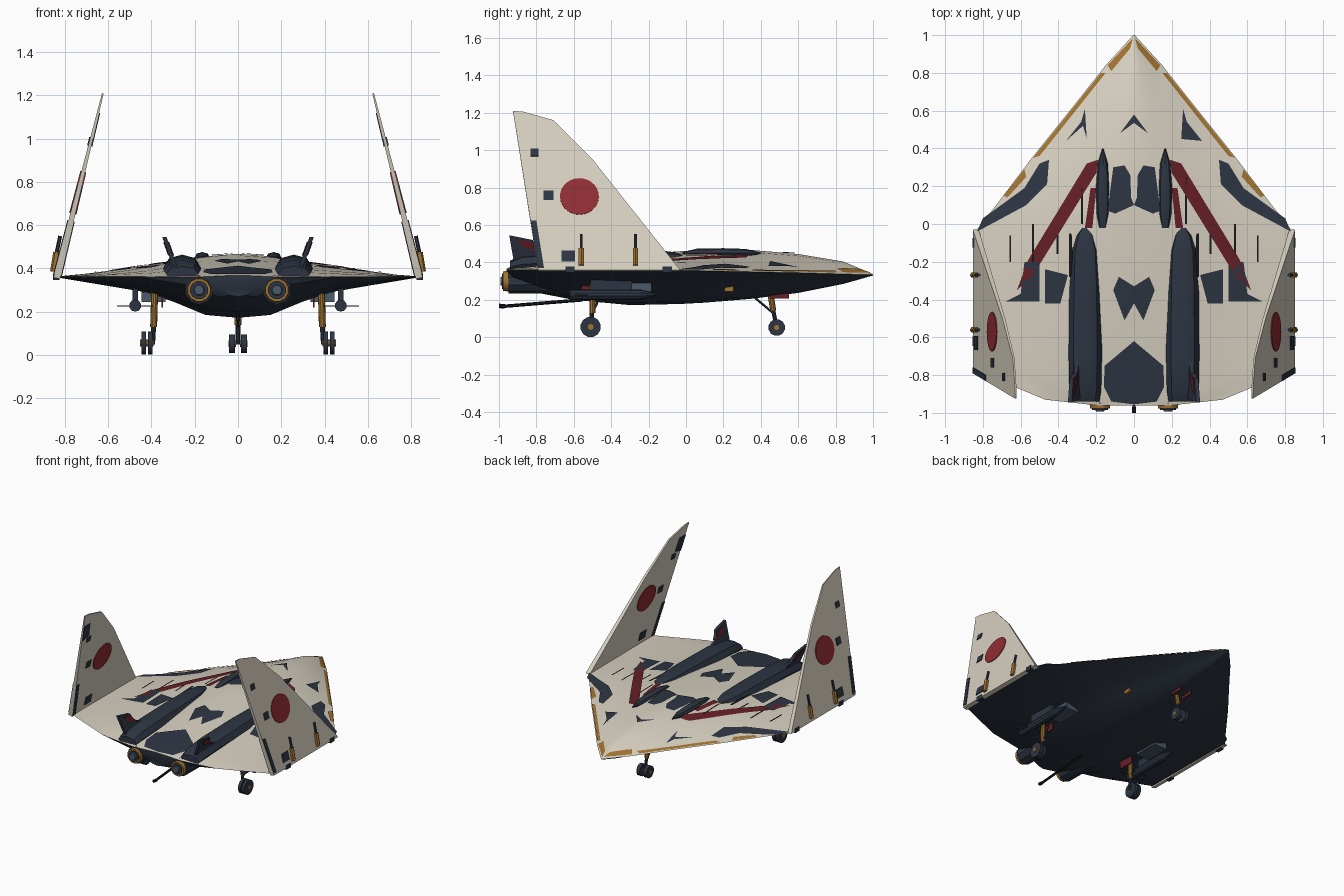
import bpy, bmesh, math
from mathutils import Vector
from mathutils.bvhtree import BVHTree

cube = bpy.data.objects.get("Cube")
if cube:
    bpy.data.objects.remove(cube)


def material(name, r, g, b):
    m = bpy.data.materials.new(name)
    m.use_nodes = True
    m.diffuse_color = (r, g, b, 1)
    m.node_tree.nodes["Principled BSDF"].inputs["Base Color"].default_value = (r, g, b, 1)
    return m


ivory = material("ivory", .68, .63, .53)
navy = material("navy", .026, .036, .055)
crimson = material("crimson", .28, .026, .032)
dark_red = material("dark_red", .13, .014, .02)
ochre = material("ochre", .36, .17, .03)
black = material("black", .008, .009, .012)
steel = material("steel", .07, .1, .14)


def build(name, verts, faces, mats, rule=None, smooth=False, recalc=True):
    mesh = bpy.data.meshes.new(name)
    mesh.from_pydata([tuple(v) for v in verts], [], faces)
    for m in mats:
        mesh.materials.append(m)
    if rule:
        for p in mesh.polygons:
            p.material_index = rule(p.index)
    if recalc:
        bm = bmesh.new()
        bm.from_mesh(mesh)
        bmesh.ops.recalc_face_normals(bm, faces=bm.faces)
        bm.to_mesh(mesh)
        bm.free()
    ob = bpy.data.objects.new(name, mesh)
    bpy.context.collection.objects.link(ob)
    if smooth:
        bpy.ops.object.select_all(action='DESELECT')
        ob.select_set(True)
        bpy.context.view_layer.objects.active = ob
        bpy.ops.object.shade_smooth_by_angle(angle=math.radians(35))
    return ob


def loft(name, rings, mats, rule=None, smooth=False):
    n = len(rings[0])
    faces = [(a * n + i, a * n + (i + 1) % n, (a + 1) * n + (i + 1) % n, (a + 1) * n + i)
             for a in range(len(rings) - 1) for i in range(n)]
    faces += [tuple(range(n)), tuple(range(len(rings) * n - n, len(rings) * n))]
    return build(name, [v for ring in rings for v in ring], faces, mats, rule, smooth)


def rod(name, p, q, r, mat, r2=None, n=10):
    p, q = Vector(p), Vector(q)
    turn = (q - p).to_track_quat('Z', 'Y')
    ring = lambda c, s: [c + turn @ Vector((s * math.cos(t), s * math.sin(t), 0))
                         for t in (math.tau * (i + .5) / n for i in range(n))]
    return loft(name, [ring(p, r), ring(q, r if r2 is None else r2)], [mat], smooth=True)


def box(name, centre, size, mat):
    rings = [[Vector(centre) + Vector((sx * size[0], s * size[1], sz * size[2])) / 2
              for sx, sz in ((1, 1), (1, -1), (-1, -1), (-1, 1))] for s in (-1, 1)]
    return loft(name, rings, [mat])


# Blended body: light upper skin, dark belly
upper = [(1, 0), (.75, .27), (.5, .56), (.2, .9), (0, 1)]
lower = [(0, 1), (.18, .93), (.36, .6), (.54, .35)]
stations = [(1, .004, .338, .33, .334), (.84, .15, .405, .285, .338), (.6, .34, .445, .237, .345),
            (.344, .545, .467, .205, .35), (.1, .73, .468, .185, .355), (-.03, .832, .46, .178, .358),
            (-.3, .835, .44, .172, .36), (-.6, .835, .41, .2, .362), (-.78, .83, .39, .235, .362),
            (-.93, .47, .372, .26, .362), (-.96, .2, .368, .27, .36)]
rings = []
for y, w, top, bottom, edge in stations:
    up = [(f * w, y, edge + h * (top - edge)) for f, h in upper]
    low = [(f * w, y, edge - h * (edge - bottom)) for f, h in lower]
    rings.append(up + [(-x, y, z) for x, y, z in up[-2::-1]]
                 + [(-x, y, z) for x, y, z in low[::-1]] + low[1:])
n = len(rings[0])
body = loft("body", rings, [ivory, navy],
            lambda i: 0 if i < n * (len(rings) - 1) and i % n < 2 * len(upper) - 2 else 1, True)
bm = bmesh.new()
bm.from_mesh(body.data)
skin = BVHTree.FromBMesh(bm)
bm.free()


def paint(name, points, mat):
    """Lay a thin painted panel over the top skin."""
    bm = bmesh.new()
    bm.faces.new([bm.verts.new((x, y, 0)) for x, y in points])
    bmesh.ops.triangulate(bm, faces=bm.faces[:])
    for axis in ((1, 0, 0), (0, 1, 0)):
        for i in range(-16, 17):
            bmesh.ops.bisect_plane(bm, geom=bm.verts[:] + bm.edges[:] + bm.faces[:],
                                   plane_co=Vector(axis) * i * .06, plane_no=axis)
    for v in bm.verts:
        hit = skin.ray_cast(Vector((v.co.x, v.co.y, 2)), Vector((0, 0, -1)))[0]
        v.co.z = (hit or skin.find_nearest(v.co + Vector((0, 0, .36)))[0]).z + .005
    for f in bm.faces:
        f.normal_update()
        if f.normal.z < 0:
            f.normal_flip()
    mesh = bpy.data.meshes.new(name)
    bm.to_mesh(mesh)
    bm.free()
    mesh.materials.append(mat)
    bpy.context.collection.objects.link(bpy.data.objects.new(name, mesh))


# Painted markings, given for the left half
markings = [
    ("nose_edge_stripe", ochre, [(.005, .985), (.14, .84), (.12, .81), (.02, .93)]),
    ("edge_stripe", ochre, [(.15, .8), (.175, .8), (.535, .35), (.5, .36)]),
    ("edge_dash", ochre, [(.58, .29), (.69, .15), (.67, .14), (.57, .25)]),
    ("wing_stripe", dark_red, [(.19, .34), (.25, .32), (.56, -.19), (.62, -.35), (.54, -.28), (.2, .27)]),
    ("short_stripe", dark_red, [(.2, .19), (.23, .19), (.26, -.02), (.22, -.02)]),
    ("shoulder_patch", navy, [(.83, -.04), (.8, .03), (.58, .19), (.5, .32), (.45, .34), (.46, .21), (.57, .1)]),
    ("small_chevron", navy, [(.26, .61), (.25, .45), (.27, .52), (.36, .44), (.28, .54)]),
    ("nose_chevron", navy, [(0, .58), (.075, .48), (0, .535)]),
    ("outer_patch", navy, [(.68, -.41), (.6, -.37), (.58, -.2), (.5, -.2), (.5, -.41)]),
    ("inner_patch", navy, [(.47, -.24), (.35, -.27), (.39, -.42), (.47, -.42)]),
    ("root_wedge", black, [(.33, -.05), (.345, -.05), (.345, -.28), (.32, -.28)]),
    ("back_arrow", navy, [(0, -.33), (.08, -.28), (.11, -.35), (.05, -.51), (0, -.42)]),
    ("tail_panel", navy, [(0, -.62), (.155, -.75), (.16, -.86), (.12, -.94), (0, -.955)]),
    ("canopy_panel", navy, [(.015, .14), (.02, .26), (.05, .31), (.11, .3), (.14, .07), (.1, .055), (0, .1)]),
]
for x, y, length in ((.27, .25, .25), (.4, .0, .16), (.53, .0, .2), (.65, -.06, .14)):
    markings.append(("panel_line", black, [(x, y), (x + .01, y), (x + .01, y - length), (x, y - length)]))


def wing_slab(name, points, mat, side, low, high):
    """Solid in the plane of a folded wing; low and high map skin depth to offset."""
    verts = []
    for reach in (low, high):
        for y, z in points:
            t = .016 - .012 * (z - .36) / .85
            verts.append((side * (.835 - .249 * (z - .365) + .97 * reach(t)), y, z + .24 * reach(t)))
    k = len(points)
    return loft(name, [verts[:k], verts[k:]], [mat])


def rect(y, z, w, h):
    return [(y - w, z - h), (y + w, z - h), (y + w, z + h), (y - w, z + h)]


disc = [(-.57 + .104 * math.cos(math.tau * i / 28), .75 + .097 * math.sin(math.tau * i / 28)) for i in range(28)]
wing_outline = [(-.03, .355), (-.79, .355), (-.925, 1.21), (-.87, 1.205), (-.71, 1.16), (-.5, .95)]
nacelle = [(-.02, .02, .015, .425), (-.06, .05, .035, .42), (-.14, .075, .052, .412), (-.35, .085, .056, .408),
           (-.7, .088, .056, .4), (-.88, .084, .05, .39), (-.94, .075, .035, .375)]
pod = [(.4, .003, .003, .45), (.32, .027, .022, .45), (.2, .036, .026, .45), (.06, .034, .024, .45), (-.02, .02, .01, .445)]


def fairing(name, x, sections, sides):
    loft(name, [[(x + rx * math.cos(t), y, z + rz * math.sin(t))
                 for t in (math.tau * i / sides for i in range(sides))]
                for y, rx, rz, z in sections], [navy], smooth=True)


for s, tag in ((1, "left_"), (-1, "right_")):
    for name, mat, pts in markings:
        paint(tag + name, [(s * x, y) for x, y in pts], mat)

    # Folded outer wing with markings on both faces
    wing_slab(tag + "folded_wing", wing_outline, ivory, s, lambda t: -t, lambda t: t)
    for face, side_name in ((1, "outer_"), (-1, "inner_")):
        def plate(name, pts, mat):
            wing_slab(tag + side_name + name, pts, mat, s, lambda t: face * t, lambda t: face * (t + .005))
        plate("roundel", disc, crimson)
        plate("tip_patch", rect(-.81, .985, .022, .02), navy)
        plate("mid_patch", rect(-.735, .755, .026, .025), navy)
        plate("root_patch", rect(-.63, .43, .036, .03), navy)
        plate("trailing_strip", [(-.79, .37), (-.76, .37), (-.8, .62), (-.83, .62)], navy)
    plate("tip_band", [(-.91, 1.12), (-.84, 1.12), (-.82, 1.02), (-.89, 1.0)], navy)

    # Fold hinges
    for y in (-.56, -.27):
        rod(tag + "hinge", (s * .853, y, .385), (s * .838, y, .475), .016, ochre, n=6)
        rod(tag + "hinge_pin", (s * .838, y, .475), (s * .822, y, .55), .009, navy, n=6)
    for y in (-.62, -.1):
        box(tag + "hinge_block", (s * .84, y, .362), (.03, .05, .03), navy)

    # Engine nacelle, shoulder pod and tail fin
    fairing(tag + "nacelle", s * .258, nacelle, 8)
    fairing(tag + "shoulder_pod", s * .165, pod, 8)

    def fin(name, pts, mat, a, b):
        loft(name, [[(s * (.295 + .36 * (z - .42) + o), y, z) for y, z in pts] for o in (a, b)], [mat])
    fin(tag + "tail_fin", [(-.66, .42), (-.79, .46), (-.82, .52), (-.945, .545), (-.92, .4)], navy, -.01, .01)
    for o in (-.014, .01):
        fin(tag + "fin_panel", [(-.78, .46), (-.83, .512), (-.9, .522), (-.87, .48)], dark_red, o, o + .004)

    # Exhaust nozzle
    rod(tag + "engine_housing", (s * .18, -.7, .305), (s * .18, -.95, .3), .072, navy, .066)
    rod(tag + "nozzle", (s * .18, -.94, .3), (s * .18, -.978, .3), .058, ochre, .054, n=12)
    rod(tag + "nozzle_ring", (s * .18, -.97, .3), (s * .18, -.985, .3), .043, navy, n=12)
    rod(tag + "nozzle_core", (s * .18, -.98, .3), (s * .18, -.992, .3), .028, steel, .022, n=12)

    # Underwing store
    x = s * .475
    rod(tag + "store", (x, -.62, .228), (x, -.25, .228), .028, navy)
    rod(tag + "store_nose", (x, -.25, .228), (x, -.14, .228), .028, navy, .003)
    box(tag + "store_fins", (x, -.56, .226), (.17, .07, .005), navy)
    box(tag + "store_pylon", (x, -.4, .275), (.025, .22, .07), navy)
    box(tag + "bay_box", (s * .39, -.28, .268), (.11, .19, .045), steel)
    box(tag + "belly_blade", (s * .25, .23, .267), (.02, .05, .045), ochre)

    # Main gear
    for dx in (-.014, .016):
        rod(tag + "main_wheel", (s * (.42 + dx) - .011, -.51, .055), (s * (.42 + dx) + .011, -.51, .055), .055, navy, n=12)
    rod(tag + "main_hub", (s * .39, -.51, .055), (s * .452, -.51, .055), .016, ochre)
    rod(tag + "main_leg", (s * .395, -.51, .05), (s * .388, -.5, .17), .012, navy)
    rod(tag + "main_strut", (s * .39, -.5, .13), (s * .385, -.5, .3), .016, ochre)
    rod(tag + "main_brace", (s * .39, -.5, .13), (s * .38, -.43, .28), .006, navy)
    box(tag + "main_door", (s * .35, -.5, .25), (.008, .12, .06), dark_red)

    # Nose gear wheel and door
    rod(tag + "nose_wheel", (s * .014, .485, .052), (s * .042, .485, .052), .045, navy, n=12)
    rod(tag + "nose_hub", (s * .01, .485, .052), (s * .045, .485, .052), .014, ochre)
    box(tag + "nose_door", (s * .045, .5, .225), (.006, .1, .035), dark_red)

# Nose gear leg and arrestor hook
rod("nose_leg", (0, .485, .05), (0, .465, .15), .011, navy)
rod("nose_strut", (0, .467, .14), (0, .45, .24), .016, ochre)
rod("nose_brace", (0, .465, .13), (0, .37, .21), .006, navy)
rod("arrestor_hook", (0, -.55, .2), (0, -.98, .165), .009, black, n=6)
rod("hook_tip", (0, -.97, .165), (0, -1, .168), .012, black, n=6)
